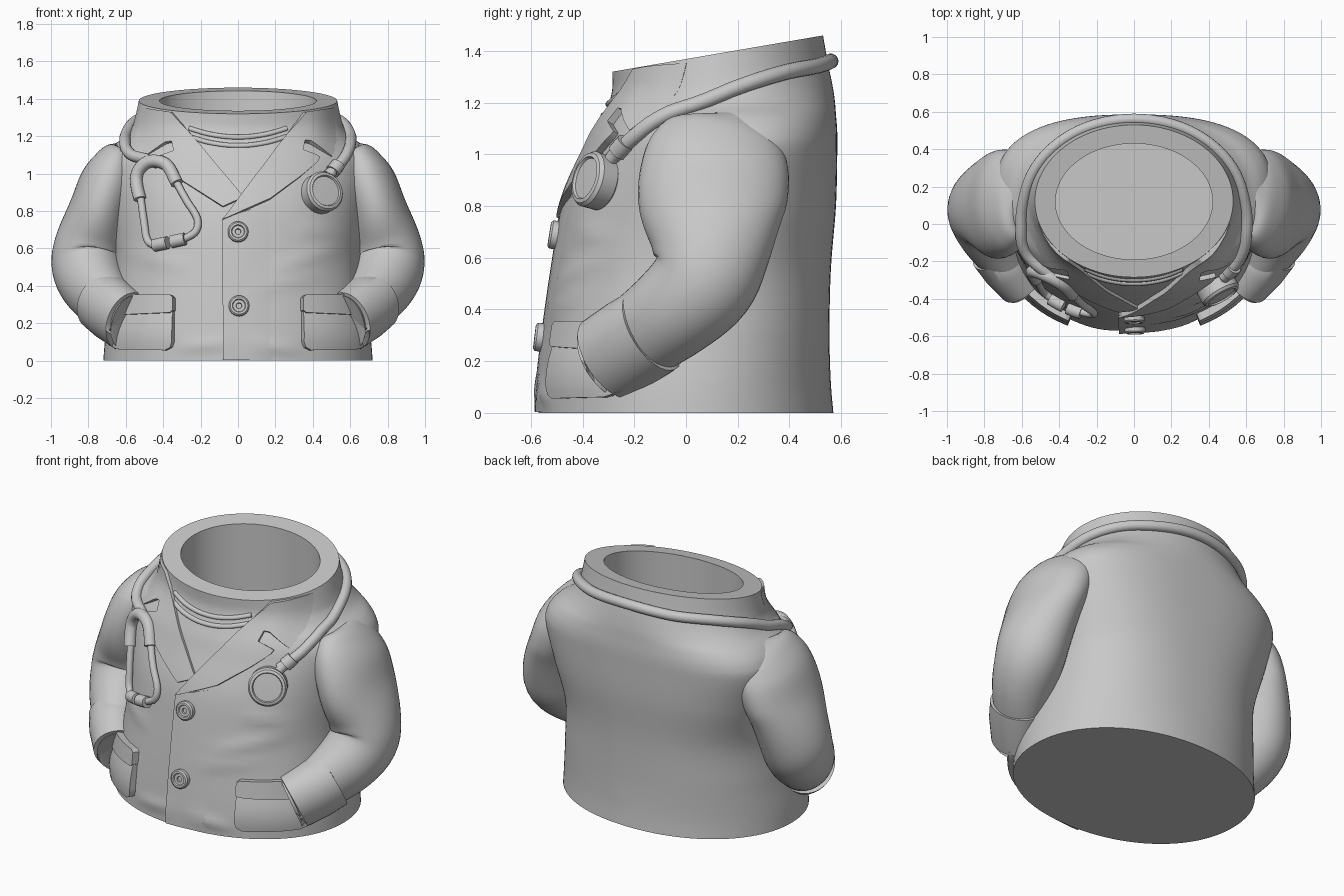
import bpy, bmesh, math
from mathutils import Vector
from mathutils.bvhtree import BVHTree

if "Cube" in bpy.data.objects:
    bpy.data.objects.remove(bpy.data.objects["Cube"])

grey = bpy.data.materials.new("plain grey")
grey.use_nodes = True
grey.diffuse_color = (0.58, 0.58, 0.58, 1)
grey.node_tree.nodes["Principled BSDF"].inputs["Base Color"].default_value = (0.58, 0.58, 0.58, 1)


def finish(name, bm, angle=40):
    bmesh.ops.recalc_face_normals(bm, faces=bm.faces[:])
    mesh = bpy.data.meshes.new(name)
    bm.to_mesh(mesh)
    bm.free()
    mesh.materials.append(grey)
    obj = bpy.data.objects.new(name, mesh)
    bpy.context.collection.objects.link(obj)
    bpy.ops.object.select_all(action="DESELECT")
    obj.select_set(True)
    bpy.context.view_layer.objects.active = obj
    bpy.ops.object.shade_smooth_by_angle(angle=math.radians(angle))
    return obj


def spline(rows, steps):
    """Smooth curve through rows of numbers."""
    out = []
    for i in range(len(rows) - 1):
        p0, p1, p2, p3 = rows[max(i - 1, 0)], rows[i], rows[i + 1], rows[min(i + 2, len(rows) - 1)]
        for s in range(steps):
            t = s / steps
            out.append(tuple(b + 0.5 * t * (c - a + t * (2 * a - 5 * b + 4 * c - d + t * (3 * (b - c) + d - a)))
                             for a, b, c, d in zip(p0, p1, p2, p3)))
    return out + [tuple(rows[-1])]


def skin(name, rings, angle=40):
    """Bridge closed rings of points and cap both ends."""
    bm = bmesh.new()
    loops = [[bm.verts.new(p) for p in ring] for ring in rings]
    n = len(loops[0])
    for a, b in zip(loops, loops[1:]):
        for i in range(n):
            bm.faces.new((a[i], a[(i + 1) % n], b[(i + 1) % n], b[i]))
    bm.faces.new(loops[0])
    bm.faces.new(loops[-1])
    return finish(name, bm, angle)


def sweep(name, rows, sides=16, fixed_side=None, angle=50):
    """Elliptical tube through rows of (x, y, z, half width, half depth)."""
    pts = [Vector(r[:3]) for r in rows]
    side = fixed_side or (pts[1] - pts[0]).orthogonal()
    rings = []
    for i, p in enumerate(pts):
        t = (pts[min(i + 1, len(pts) - 1)] - pts[max(i - 1, 0)]).normalized()
        ref = fixed_side or side
        side = (ref - t * ref.dot(t)).normalized()
        other = t.cross(side)
        angles = [math.tau * k / sides for k in range(sides)]
        rings.append([p + side * rows[i][3] * math.cos(a) + other * rows[i][4] * math.sin(a) for a in angles])
    return skin(name, rings, angle)


# Torso rows: height, half width, front, widest depth, back, tilt, back roundness
torso = [(0, .72, -.57, 0, .57, 0, 2.1), (.12, .71, -.565, 0, .56, 0, 2.15), (.3, .685, -.545, .01, .555, 0, 2.3),
         (.55, .66, -.51, .05, .56, 0, 2.4), (.8, .695, -.465, .14, .58, 0, 2.5), (1.0, .735, -.385, .19, .585, 0, 2.5),
         (1.08, .725, -.355, .19, .585, .01, 2.5), (1.14, .68, -.33, .18, .58, .03, 2.4),
         (1.19, .61, -.31, .16, .575, .05, 2.25), (1.24, .57, -.295, .14, .565, .08, 2.1),
         (1.3, .55, -.285, .125, .55, .11, 2), (1.39, .53, -.285, .122, .53, .172, 2)]
# Soft cloth folds on the front: start, end, strength
folds = [(.12, .47, .62, .62, .014), (.05, .38, .5, .47, .01), (-.62, .58, -.25, .5, .012),
         (-.35, .07, 0, .1, .01), (0, .1, .35, .05, .012), (.3, .72, .6, .66, .012)]


def fold_height(x, z):
    total = 0
    for x1, z1, x2, z2, amp in folds:
        d, q = Vector((x2 - x1, z2 - z1)), Vector((x - x1, z - z1))
        t = min(max(q.dot(d) / d.dot(d), 0), 1)
        total += amp * math.sin(math.pi * t) * math.exp(-((q - d * t).length / .035) ** 2)
    return total


def torso_ring(z, rx, front, mid, back, tilt, back_power, count=128):
    ring = []
    for k in range(count):
        c, s = math.cos(math.tau * k / count), math.sin(math.tau * k / count)
        power = back_power if s > 0 else min(back_power, 2.15)
        x = rx * math.copysign(abs(c) ** (2 / power), c)
        y = mid + abs(s) ** (2 / power) * ((back if s > 0 else front) - mid)
        zz = z + tilt * (y - .125)
        ring.append(Vector((x, y - (fold_height(x, zz) if s < 0 else 0), zz)))
    return ring


rings = [torso_ring(*row) for row in spline(torso, 7)]
rings.append(torso_ring(1.39, .42, -.19, .12, .43, .172, 2))   # neck opening
rings.append(torso_ring(.4, .42, -.19, .12, .43, 0, 2))
coat = skin("coat_body", rings)
surface = BVHTree.FromPolygons([v.co for v in coat.data.vertices],
                               [tuple(p.vertices) for p in coat.data.polygons])


def on_front(x, z):
    hit = surface.ray_cast(Vector((x, -2, max(z, .004))), Vector((0, 1, 0)))
    if hit[0] is None or hit[1].y > .3:
        hit = surface.find_nearest(Vector((x, -.1, z)))
    return hit[0], hit[1]


def plate(name, outline, lift):
    """Lay a flat outline over the coat front, raised by lift(x, z)."""
    bm = bmesh.new()
    bm.faces.new([bm.verts.new((x, 0, z)) for x, z in outline])
    for i in range(-18, 37):
        for co, no in (((i * .04, 0, 0), (1, 0, 0)), ((0, 0, i * .04), (0, 0, 1))):
            bmesh.ops.bisect_plane(bm, geom=bm.verts[:] + bm.edges[:] + bm.faces[:], plane_co=co, plane_no=no)
    made = bmesh.ops.extrude_face_region(bm, geom=bm.faces[:], use_keep_orig=True)["geom"]
    outer = {v for v in made if isinstance(v, bmesh.types.BMVert)}
    for v in bm.verts:
        x, z = v.co.x, v.co.z
        p, n = on_front(x, z)
        v.co = p + n * (lift(x, z) if v in outer else -.02)
    return finish(name, bm)


def flip(outline):
    return [(-x, z) for x, z in outline]


# Overlapping left front, fading out sideways
plate("front_overlap", [(-.08, 0), (.26, 0), (.26, .88), (.17, .84), (-.08, .76)],
      lambda x, z: .018 - .024 * (x + .08) / .34)

# Notched lapels with the collar, sinking into the coat at the neck sides
collar = [(.17, .86), (.33, .98), (.42, 1.06), (.43, 1.08), (.41, 1.09), (.34, 1.115), (.35, 1.165),
          (.38, 1.16), (.5, 1.09), (.53, 1.15), (.51, 1.352), (.35, 1.328)]


def collar_lift(height):
    return lambda x, z: height * min(1, (.53 - abs(x)) / .12) - .002


plate("right_lapel", flip(collar[1:]) + [(.03, .87), (-.08, .82)], collar_lift(.02))
plate("left_lapel", [(-.08, .75)] + collar, collar_lift(.03))

# Shirt neckband ribs
for i, h in enumerate((1.15, 1.195)):
    path = [on_front(x, h + x * x * .7)[0] for x in (-.26, -.17, -.08, 0, .08, .17, .26)]
    sweep(f"shirt_rib_{i + 1}", spline([(*p, .014, .012) for p in path], 4), 10)

# Sleeves, cuffs and pockets on both sides
sleeve = [(.6, .14, 1.12, .04, .1), (.615, .14, 1.105, .085, .185), (.645, .13, 1.05, .125, .25),
          (.685, .115, .95, .16, .285), (.74, .1, .8, .165, .285), (.795, .095, .62, .185, .23),
          (.805, .06, .5, .19, .205), (.76, -.05, .39, .175, .185), (.67, -.2, .28, .135, .165)]
cuff = [(.735, -.12, .325, .13, .15), (.725, -.13, .32, .16, .175), (.67, -.21, .27, .155, .178),
        (.59, -.3, .21, .145, .175), (.58, -.312, .203, .13, .162), (.61, -.28, .222, .105, .13)]
pocket = [(.34, .1), (.35, .07), (.38, .055), (.62, .06), (.66, .08), (.68, .12), (.68, .27), (.34, .27)]
flap = [(.335, .265), (.35, .252), (.68, .235), (.665, .28), (.56, .34), (.54, .348), (.35, .348), (.335, .335)]
for s, tag in ((1, "left"), (-1, "right")):
    mirror = lambda rows: [(s * r[0], *r[1:]) for r in rows]
    sweep(tag + "_sleeve", spline(mirror(sleeve), 5), 40, Vector((1, 0, 0)))
    sweep(tag + "_cuff", mirror(cuff), 40, Vector((1, 0, 0)))
    plate(tag + "_pocket", mirror(pocket), lambda x, z: .02 + .02 * math.sin(math.pi * min(max(z / .3, 0), 1)))
    plate(tag + "_pocket_flap", mirror(flap), lambda x, z: .042)


def turned(name, profile, x, z, sides=40, lift=0):
    """Round part from (radius, height) pairs, standing on the coat front."""
    p, n = on_front(x, z)
    u = n.orthogonal().normalized()
    w = n.cross(u)
    angles = [math.tau * k / sides for k in range(sides)]
    skin(name, [[p + n * (h + lift) + (u * math.cos(a) + w * math.sin(a)) * r for a in angles]
                for r, h in profile], 35)


# Buttons
button = [(.055, -.03), (.055, .022), (.047, .03), (.036, .03), (.032, .022), (.016, .022), (.014, .012)]
for name, x, z in (("upper_button", 0, .685), ("lower_button", .005, .29)):
    turned(name, button, x, z, 32, .01)

# Stethoscope chest piece
turned("chest_piece", [(.09, -.03), (.108, -.01), (.11, .055), (.1, .07), (.085, .074), (.08, .064), (.01, .066)],
       .435, .89, lift=.005)


def draped(name, points, r, lift, sides=14):
    """Tube following the nearest coat surface."""
    rows = []
    for q in spline(points, 6):
        p, n = surface.find_nearest(Vector(q))[:2]
        rows.append((*(p + n * lift), r, r))
    return sweep(name, rows, sides)


# Stethoscope hose round the collar
hose_side = [(.26, .52, 1.345), (.45, .38, 1.315), (.55, .2, 1.25), (.585, .03, 1.165), (.56, -.12, 1.09)]
left_end = [(.51, -.24, 1.02), (.48, -.29, .99)]
right_end = [(.5, -.24, 1.08), (.44, -.31, 1.065)]
draped("hose", [(-x, y, z) for x, y, z in reversed(hose_side + right_end)] + [(0, .56, 1.36)]
       + hose_side + left_end, .03, .012)
draped("hose_connector", [(.52, -.21, 1.04), (.495, -.25, 1.005)], .039, .016)
draped("chest_piece_stem", [(.505, -.25, 1.02), (.465, -.31, .95)], .026, .02)


def front_tube(name, points, r, lift):
    rows = []
    for x, z in spline(points, 6):
        p, n = on_front(x, z)
        rows.append((*(p + n * lift), r, r))
    sweep(name, rows, 14)


# Stethoscope headset
front_tube("headset_yoke", [(-.51, .86), (-.53, .97), (-.5, 1.035), (-.44, 1.06), (-.37, 1.035), (-.32, .94)], .034, .024)
front_tube("outer_ear_tube", [(-.51, .88), (-.49, .74), (-.475, .65), (-.44, .615), (-.38, .625)], .02, .02)
front_tube("inner_ear_tube", [(-.33, .96), (-.27, .85), (-.215, .76), (-.22, .69), (-.28, .65), (-.34, .635)], .02, .02)
for i, (x, z) in enumerate(((-.4, .62), (-.31, .64))):
    front_tube(f"ear_tip_{i + 1}", [(x - .035, z - .008), (x + .035, z + .008)], .034, .024)
